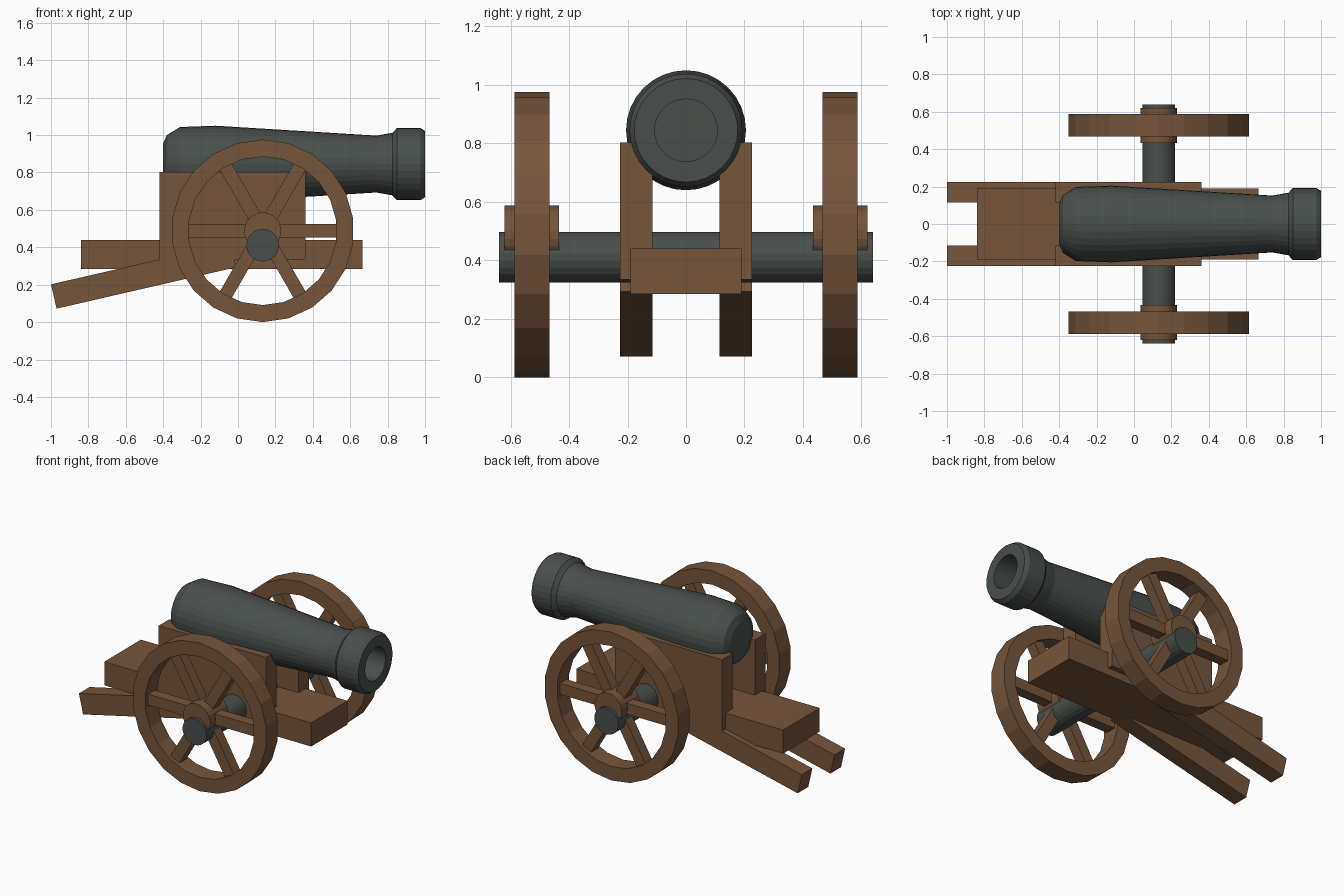
import bpy, bmesh, math
from mathutils import Matrix, Vector

if "Cube" in bpy.data.objects:
    bpy.data.objects.remove(bpy.data.objects["Cube"])


def material(name, rgb):
    m = bpy.data.materials.new(name)
    m.diffuse_color = (*rgb, 1)
    m.use_nodes = True
    m.node_tree.nodes["Principled BSDF"].inputs["Base Color"].default_value = m.diffuse_color
    return m


WOOD = material("wood", (0.18, 0.09, 0.045))
IRON = material("iron", (0.065, 0.078, 0.07))


def make(name, bm, mat):
    bmesh.ops.recalc_face_normals(bm, faces=bm.faces)
    me = bpy.data.meshes.new(name)
    bm.to_mesh(me)
    bm.free()
    me.materials.append(mat)
    ob = bpy.data.objects.new(name, me)
    bpy.context.collection.objects.link(ob)
    return ob


def lathe(name, profile, center, axis, sides, mat, closed=False):
    """Spin (along, radius) points around the x or y axis through center."""
    bm = bmesh.new()
    rings = []
    for along, r in profile:
        ring = []
        for i in range(sides):
            a = math.pi / 2 + 2 * math.pi * i / sides
            c, s = r * math.cos(a), r * math.sin(a)
            p = Vector((along, c, s)) if axis == 'X' else Vector((c, along, s))
            ring.append(bm.verts.new(p + Vector(center)))
        rings.append(ring)
    pairs = list(zip(rings, rings[1:]))
    if closed:
        pairs.append((rings[-1], rings[0]))
    else:
        bm.faces.new(rings[0])
        bm.faces.new(rings[-1])
    for a, b in pairs:
        for i in range(sides):
            j = (i + 1) % sides
            bm.faces.new((a[i], a[j], b[j], b[i]))
    return make(name, bm, mat)


def box(name, lo, hi, mat, matrix=Matrix()):
    lo, hi = Vector(lo), Vector(hi)
    bm = bmesh.new()
    bmesh.ops.create_cube(bm, size=1, matrix=matrix @ Matrix.Translation((lo + hi) / 2)
                          @ Matrix.Diagonal((*(hi - lo), 1)))
    return make(name, bm, mat)


def plate(name, outline, y0, y1, mat):
    """Extrude an x-z outline between two y values."""
    bm = bmesh.new()
    f = bm.faces.new([bm.verts.new((x, y0, z)) for x, z in outline])
    ext = bmesh.ops.extrude_face_region(bm, geom=[f])
    bmesh.ops.translate(bm, vec=(0, y1 - y0, 0),
                        verts=[v for v in ext['geom'] if isinstance(v, bmesh.types.BMVert)])
    return make(name, bm, mat)


# barrel with flared muzzle and hollow bore
lathe("barrel", [(-0.40, 0.11), (-0.38, 0.155), (-0.31, 0.198), (-0.12, 0.205),
                 (0.74, 0.152), (0.825, 0.167), (0.85, 0.193), (0.975, 0.193),
                 (1.0, 0.177), (1.0, 0.107), (0.70, 0.107)],
      (0, 0, 0.845), 'X', 32, IRON)

# carriage bed
box("bed", (-0.84, -0.19, 0.285), (0.665, 0.19, 0.44), WOOD)

# side cheeks, each running back into a sloping trail
CHEEK = [(-0.42, 0.803), (0.36, 0.803), (0.36, 0.335), (-0.02, 0.335),
         (-0.01, 0.293), (-0.97, 0.072), (-1.0, 0.202), (-0.42, 0.335)]
for side, s in (("front", -1), ("back", 1)):
    plate(side + "_cheek", CHEEK, s * 0.115, s * 0.225, WOOD)

# axle
lathe("axle", [(-0.64, 0.087), (0.64, 0.087)], (0.132, 0, 0.411), 'Y', 22, IRON)

# wheels: rim, hub and six spokes
for side, s in (("front", -1), ("back", 1)):
    c = (0.132, s * 0.527, 0.488)
    lathe(side + "_wheel_rim", [(-0.06, 0.488), (0.06, 0.488), (0.06, 0.397), (-0.06, 0.397)],
          c, 'Y', 22, WOOD, closed=True)
    lathe(side + "_wheel_hub", [(-0.093, 0.099), (0.093, 0.099)], c, 'Y', 22, WOOD)
    for k in range(6):
        m = Matrix.Translation(c) @ Matrix.Rotation(k * math.pi / 3, 4, 'Y')
        box(f"{side}_spoke_{k + 1}", (0.06, -0.035, -0.036), (0.42, 0.035, 0.036), WOOD, m)
